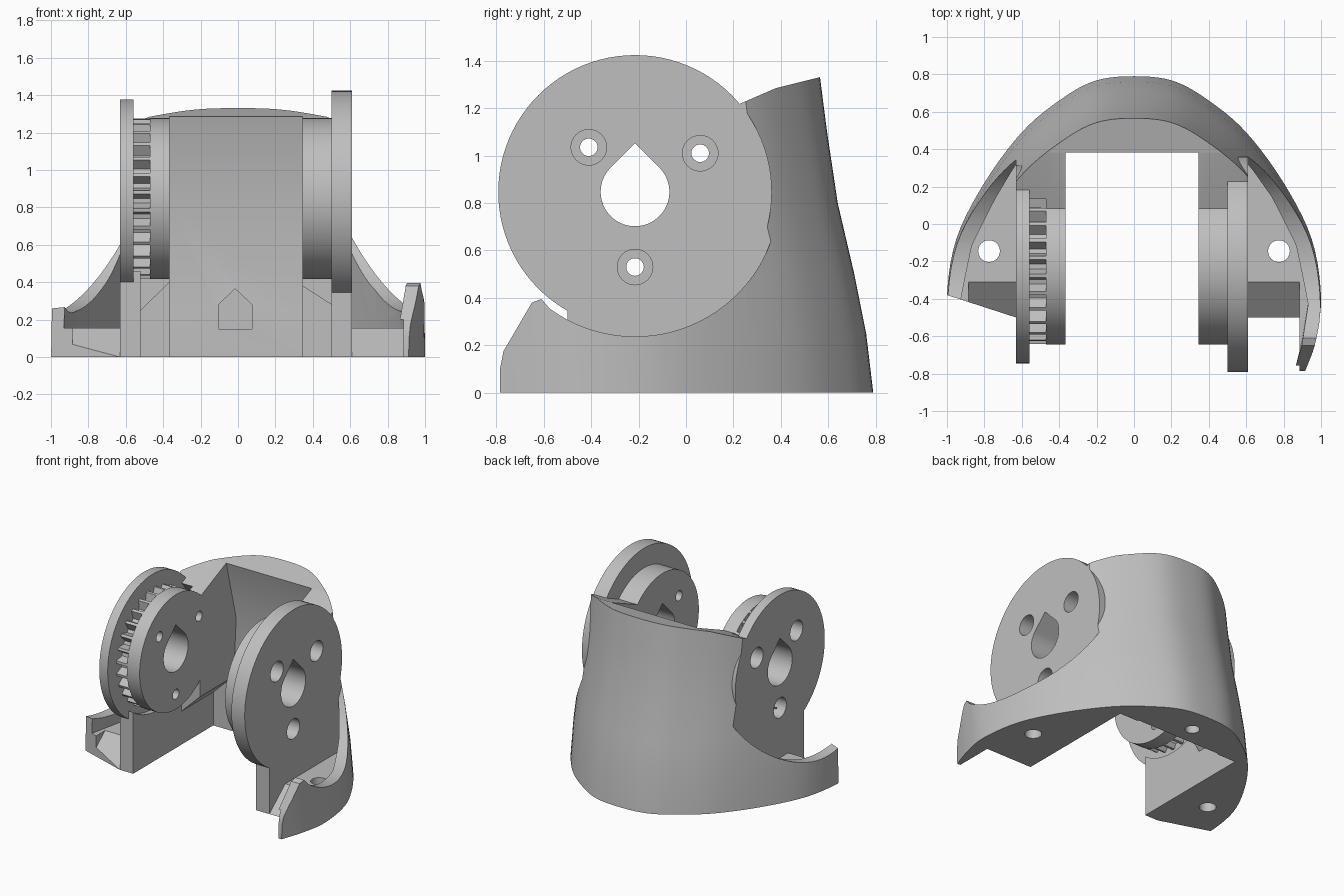
import bpy, bmesh, math
from mathutils import Vector

if "Cube" in bpy.data.objects:
    bpy.data.objects.remove(bpy.data.objects["Cube"])

CY, CZ = -0.215, 0.847            # shared pivot axis of the two hubs
SCREWS = [(-0.41, 1.035), (0.06, 1.01), (CY, 0.53)]

grey = bpy.data.materials.new("plain_grey")
grey.diffuse_color = (0.52, 0.52, 0.52, 1)
grey.use_nodes = True
grey.node_tree.nodes["Principled BSDF"].inputs["Base Color"].default_value = grey.diffuse_color


def loft(name, rings):
    """Closed solid through rings of equal point count."""
    bm = bmesh.new()
    vs = [[bm.verts.new(p) for p in r] for r in rings]
    n = len(vs[0])
    for a, b in zip(vs, vs[1:]):
        for i in range(n):
            j = (i + 1) % n
            bm.faces.new((a[i], a[j], b[j], b[i]))
    bm.faces.new(vs[0][::-1])
    bm.faces.new(vs[-1])
    bmesh.ops.recalc_face_normals(bm, faces=bm.faces)
    me = bpy.data.meshes.new(name)
    bm.to_mesh(me)
    bm.free()
    me.materials.append(grey)
    ob = bpy.data.objects.new(name, me)
    bpy.context.collection.objects.link(ob)
    return ob


def prism(name, axis, pts, a, b):
    """Extrude a 2D profile along an axis: x takes (y,z), y takes (x,z), z takes (x,y)."""
    put = {"x": lambda p, t: (t, p[0], p[1]),
           "y": lambda p, t: (p[0], t, p[1]),
           "z": lambda p, t: (p[0], p[1], t)}[axis]
    return loft(name, [[put(p, t) for p in pts] for t in (a, b)])


def circle(cx, cy, r, n=64):
    return [(cx + r * math.cos(2 * math.pi * i / n),
             cy + r * math.sin(2 * math.pi * i / n)) for i in range(n)]


def cut(ob, cutters, op="DIFFERENCE"):
    for c in cutters:
        m = ob.modifiers.new("cut", "BOOLEAN")
        m.object, m.operation, m.solver = c, op, "EXACT"
        dg = bpy.context.evaluated_depsgraph_get()
        me = bpy.data.meshes.new_from_object(ob.evaluated_get(dg))
        ob.modifiers.clear()
        ob.data = me
        bpy.data.objects.remove(c)


def spline(pts, steps=5):
    """Catmull-Rom samples through 2D points."""
    P = [Vector(p) for p in pts]
    P = [2 * P[0] - P[1]] + P + [2 * P[-1] - P[-2]]
    out = []
    for i in range(1, len(P) - 2):
        a, b, c, d = P[i - 1:i + 3]
        for k in range(steps):
            t = k / steps
            out.append(0.5 * (2 * b + (c - a) * t + (2 * a - 5 * b + 4 * c - d) * t * t
                              + (3 * b - a - 3 * c + d) * t ** 3))
    return out + [P[-2]]


# Horseshoe shell: one outline that slides forward as it rises
half = [(0.21, 0.765), (0.4, 0.66), (0.6, 0.49), (0.8, 0.22), (0.95, -0.08),
        (1.0, -0.39), (0.97, -0.6), (0.91, -0.79)]
outline = spline([(-x, y) for x, y in half[::-1]] + [(0, 0.79)] + half)
levels = [(-0.0, 0.0), (0.25, 0.03), (0.5, 0.08), (0.8, 0.15), (1.1, 0.195), (1.45, 0.24)]
body = loft("curved_body", [[(x * (1 - 0.1 * s), y - s, z) for x, y in outline]
                            for z, s in levels])

# Sloping top, leaning back wall and the wide gap beneath the hubs
cuts = [
    prism("c", "x", [(-2, 1.6), (-2, 1.1), (0.0, 1.12), (0.38, 1.285), (0.56, 1.33),
                     (1, 1.42), (1, 1.6)], -2, 2),
    prism("c", "x", [(-2, -0.1), (0.46, -0.1), (0.46, 0.235), (0.5, 0.83), (0.38, 1.29),
                     (0.36, 1.6), (-2, 1.6)], -0.365, 0.345),
    prism("c", "y", [(-0.52, -0.1), (-0.52, 0.25), (-0.365, 0.4), (0.345, 0.38),
                     (0.5, 0.28), (0.5, -0.1)], -2, 0.45),
    prism("c", "z", [(-0.52, -2), (0.5, -2), (0.5, 0.07), (-0.52, 0.07)], -0.1, 2),
    # plate fronts and the space above them
    prism("c", "x", [(-2, -0.1), (-0.5, -0.1), (-0.5, CZ), (0.07, CZ), (0.07, 2), (-2, 2)],
          -0.63, 0.61),
    # clearance around the gear
    prism("c", "x", circle(CY, CZ, 0.48), -0.56, -0.47),
]

# Round trim outside the discs, with the raised front tip
arc = [(CY + 0.61 * math.cos(t), CZ + 0.61 * math.sin(t))
       for t in [math.radians(-126 + 126 * i / 32) for i in range(33)]]
trim = [(-1.3, -0.1), (-0.785, -0.1), (-0.785, 0.1), (-0.77, 0.175), (-0.65, 0.38),
        (-0.61, 0.395)] + arc + [(0.395, 1.7), (-1.3, 1.7)]
pocket = [(0.61, 0.41), (0.74, 0.2), (0.87, -0.08), (0.935, -0.39), (0.9, -0.6),
          (0.85, -0.8), (0.85, -1.3), (0.61, -1.3)]
ramp = [(-0.31, 0.156), (-0.5, 0), (-0.5, -0.1), (-1.3, -0.1), (-1.3, 0.2), (-0.31, 0.2)]
for s, x0 in ((1, 0.61), (-1, 0.63)):
    cuts.append(prism("c", "x", trim, s * x0, s * 1.5))
    cuts.append(loft("c", [[(s * max(x * (1 - 0.1 * d), x0), y - d, z) for x, y in pocket]
                           for z, d in ((0.155, 0.02), (0.5, 0.08), (0.9, 0.17))]))
    cuts.append(prism("c", "x", ramp, s * x0, s * 0.885))
    cuts.append(prism("c", "z", circle(s * 0.775, -0.145, 0.058, 32), -0.1, 0.4))

# Shortened left tip, rear screw hole and its nut slot
cuts += [
    prism("c", "z", [(-0.55, -0.5), (-0.63, -0.5), (-1.2, -0.315), (-1.2, -1.3),
                     (-0.55, -1.3)], -0.1, 2),
    prism("c", "z", circle(-0.015, 0.6, 0.05, 32), -0.1, 0.2),
    prism("c", "y", [(-0.105, 0.15), (0.075, 0.15), (0.075, 0.28), (-0.015, 0.365),
                     (-0.105, 0.28)], 0.3, 0.67),
]
cut(body, cuts)

# Toothed wheel between the left discs
teeth, gear_pts = 28, []
for i in range(teeth):
    for f, r in ((0, 0.365), (0.3, 0.365), (0.55, 0.428), (0.75, 0.428)):
        a = 2 * math.pi * (i + f) / teeth
        gear_pts.append((CY + r * math.cos(a), CZ + r * math.sin(a)))

parts = [
    prism("right_disc", "x", circle(CY, CZ, 0.577, 96), 0.5, 0.61),
    prism("right_hub", "x", circle(CY, CZ, 0.43, 96), 0.345, 0.5),
    prism("left_disc", "x", circle(CY, CZ, 0.53, 96), -0.63, -0.56),
    prism("left_gear", "x", gear_pts, -0.56, -0.47),
    prism("left_hub", "x", circle(CY, CZ, 0.43, 96), -0.47, -0.365),
]

# Teardrop axle hole and counterbored screw holes through everything
drop = [(CY, CZ + 0.145 * math.sqrt(2))] + [
    (CY + 0.145 * math.cos(t), CZ + 0.145 * math.sin(t))
    for t in [math.radians(135 + 270 * i / 40) for i in range(41)]]
for ob in parts + [body]:
    holes = [prism("c", "x", drop, -0.7, 0.7)]
    for y, z in SCREWS:
        holes.append(prism("c", "x", circle(y, z, 0.037, 32), -0.7, 0.7))
        for a, b in ((0.47, 0.7), (-0.7, -0.5)):
            holes.append(prism("c", "x", circle(y, z, 0.075, 32), a, b))
    cut(ob, holes)

# Smooth curved faces, keep the edges crisp
for ob in parts + [body]:
    bpy.ops.object.select_all(action="DESELECT")
    ob.select_set(True)
    bpy.context.view_layer.objects.active = ob
    bpy.ops.object.shade_smooth_by_angle(angle=math.radians(30))
